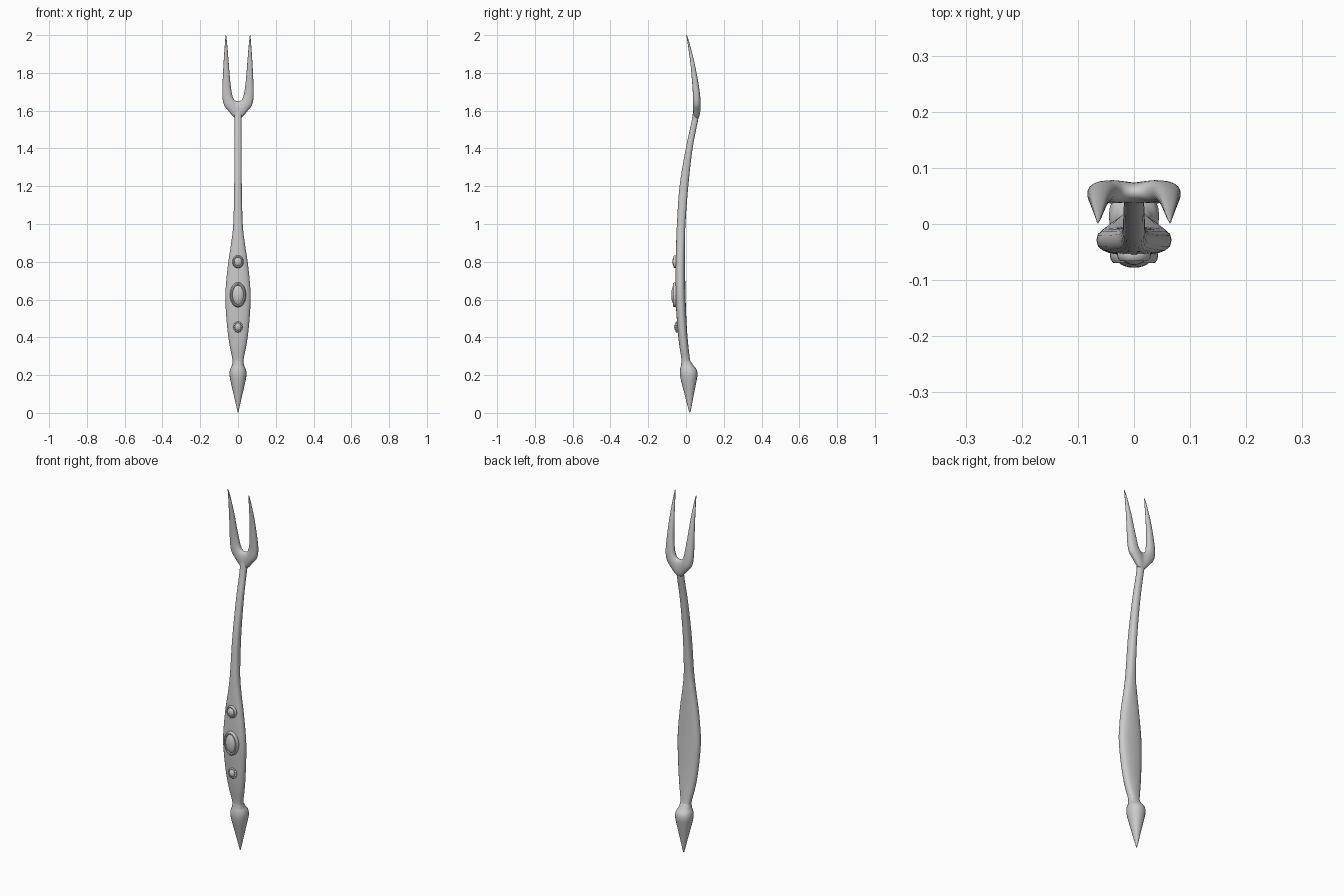
import bpy, bmesh
from math import sin, cos, pi, copysign
from mathutils import Vector

if "Cube" in bpy.data.objects:
    bpy.data.objects.remove(bpy.data.objects["Cube"])


def dense(rows, steps=5):
    """Catmull-Rom interpolation between rows of parameters."""
    rows = [Vector(r) for r in rows]
    pts = [rows[0]] + rows + [rows[-1]]
    out = []
    for a, b, c, d in zip(pts, pts[1:], pts[2:], pts[3:]):
        for i in range(steps):
            t = i / steps
            out.append(0.5 * (2 * b + (c - a) * t + (2 * a - 5 * b + 4 * c - d) * t * t
                              + (3 * b - a - 3 * c + d) * t ** 3))
    return out + [rows[-1]]


def loft(name, rings):
    bm = bmesh.new()
    loops = [[bm.verts.new(p) for p in ring] for ring in rings]
    n = len(loops[0])
    for a, b in zip(loops, loops[1:]):
        for i in range(n):
            j = (i + 1) % n
            bm.faces.new((a[i], a[j], b[j], b[i]))
    bm.faces.new(loops[0])
    bm.faces.new(loops[-1])
    bmesh.ops.recalc_face_normals(bm, faces=bm.faces)
    me = bpy.data.meshes.new(name)
    bm.to_mesh(me)
    bm.free()
    ob = bpy.data.objects.new(name, me)
    bpy.context.collection.objects.link(ob)
    smooth(ob)
    return ob


def smooth(ob):
    bpy.ops.object.select_all(action='DESELECT')
    ob.select_set(True)
    bpy.context.view_layer.objects.active = ob
    bpy.ops.object.shade_smooth_by_angle(angle=0.8)


def section(centre, u, v, power=2.0, n=20):
    """Superellipse spanned by half-axes u and v."""
    ring = []
    for i in range(n):
        c, s = cos(2 * pi * i / n), sin(2 * pi * i / n)
        ring.append(centre + u * copysign(abs(c) ** (2 / power), c)
                    + v * copysign(abs(s) ** (2 / power), s))
    return ring


def upright(name, rows, power):
    # each row: z, half width, front y, back y
    rings = []
    for z, w, f, b in dense(rows):
        rings.append(section(Vector((0, (f + b) / 2, z)), Vector((w, 0, 0)),
                             Vector((0, (b - f) / 2, 0)), power))
    return loft(name, rings)


# Swelling grip running into the slim bowed shaft
upright("handle", [
    (0.23, 0.030, -0.026, 0.036), (0.28, 0.029, -0.024, 0.022), (0.36, 0.045, -0.036, 0.012),
    (0.46, 0.058, -0.046, 0.004), (0.60, 0.067, -0.055, -0.002), (0.70, 0.062, -0.056, -0.004),
    (0.80, 0.051, -0.055, -0.005), (0.90, 0.036, -0.052, -0.005), (1.00, 0.025, -0.048, -0.003),
    (1.20, 0.020, -0.034, 0.012), (1.40, 0.019, -0.001, 0.035), (1.54, 0.018, 0.029, 0.062),
    (1.60, 0.022, 0.038, 0.073)], 2.5)

# Pointed end
upright("pommel", [
    (0.002, 0.002, 0.018, 0.022), (0.03, 0.008, 0.010, 0.029), (0.10, 0.024, -0.008, 0.042),
    (0.17, 0.040, -0.026, 0.056), (0.205, 0.045, -0.032, 0.061), (0.23, 0.042, -0.031, 0.056),
    (0.25, 0.033, -0.027, 0.040), (0.275, 0.028, -0.024, 0.024)], 2.2)

# Two-pronged head: one U-shaped loft, half the rows mirrored
# each row: outer x, outer z, inner x, inner z, front y, back y
half = [
    (0.000, 1.555, 0.000, 1.650, 0.038, 0.074), (0.022, 1.565, 0.012, 1.652, 0.038, 0.076),
    (0.050, 1.598, 0.022, 1.660, 0.037, 0.078), (0.074, 1.630, 0.030, 1.680, 0.037, 0.077),
    (0.083, 1.680, 0.036, 1.715, 0.036, 0.073), (0.081, 1.760, 0.043, 1.775, 0.031, 0.062),
    (0.076, 1.860, 0.050, 1.865, 0.022, 0.043), (0.069, 1.960, 0.058, 1.960, 0.008, 0.018),
    (0.066, 2.000, 0.063, 2.000, 0.001, 0.005)]
rows = [(-r[0], r[1], -r[2], *r[3:]) for r in half[:0:-1]] + half
rings = []
for ox, oz, ix, iz, f, b in dense(rows):
    o, i = Vector((ox, 0, oz)), Vector((ix, 0, iz))
    rings.append(section((o + i) / 2 + Vector((0, (f + b) / 2, 0)), (o - i) / 2,
                         Vector((0, (b - f) / 2, 0)), 2.3))
loft("fork_head", rings)


def dome(name, loc, scale, seg=24):
    bpy.ops.mesh.primitive_uv_sphere_add(segments=seg, ring_count=seg // 2, radius=1, location=loc)
    ob = bpy.context.object
    ob.name = name
    ob.scale = scale
    smooth(ob)


def stud(name, z, y, rx, rz, depth, rim, beads=0):
    # domed stone with a rim or a ring of beads
    dome(name + "_stone", (0, y, z), (rx - rim, depth, rz - rim))
    if beads:
        for k in range(beads):
            a = 2 * pi * k / beads
            dome(name + "_bead", (cos(a) * (rx - rim), y, z + sin(a) * (rz - rim)),
                 (rim, rim * 1.4, rim), 8)
    else:
        rings = []
        for k in range(33):
            a = 2 * pi * k / 32
            d = Vector((cos(a), 0, sin(a)))
            c = Vector((cos(a) * (rx - rim), y, z + sin(a) * (rz - rim)))
            rings.append(section(c, d * rim, Vector((0, rim * 1.6, 0)), 2, 10))
        loft(name + "_rim", rings)


stud("upper_stud", 0.80, -0.055, 0.030, 0.034, 0.018, 0.007)
stud("middle_stud", 0.625, -0.056, 0.043, 0.066, 0.022, 0.009)
stud("lower_stud", 0.455, -0.046, 0.026, 0.030, 0.017, 0.007, beads=12)
